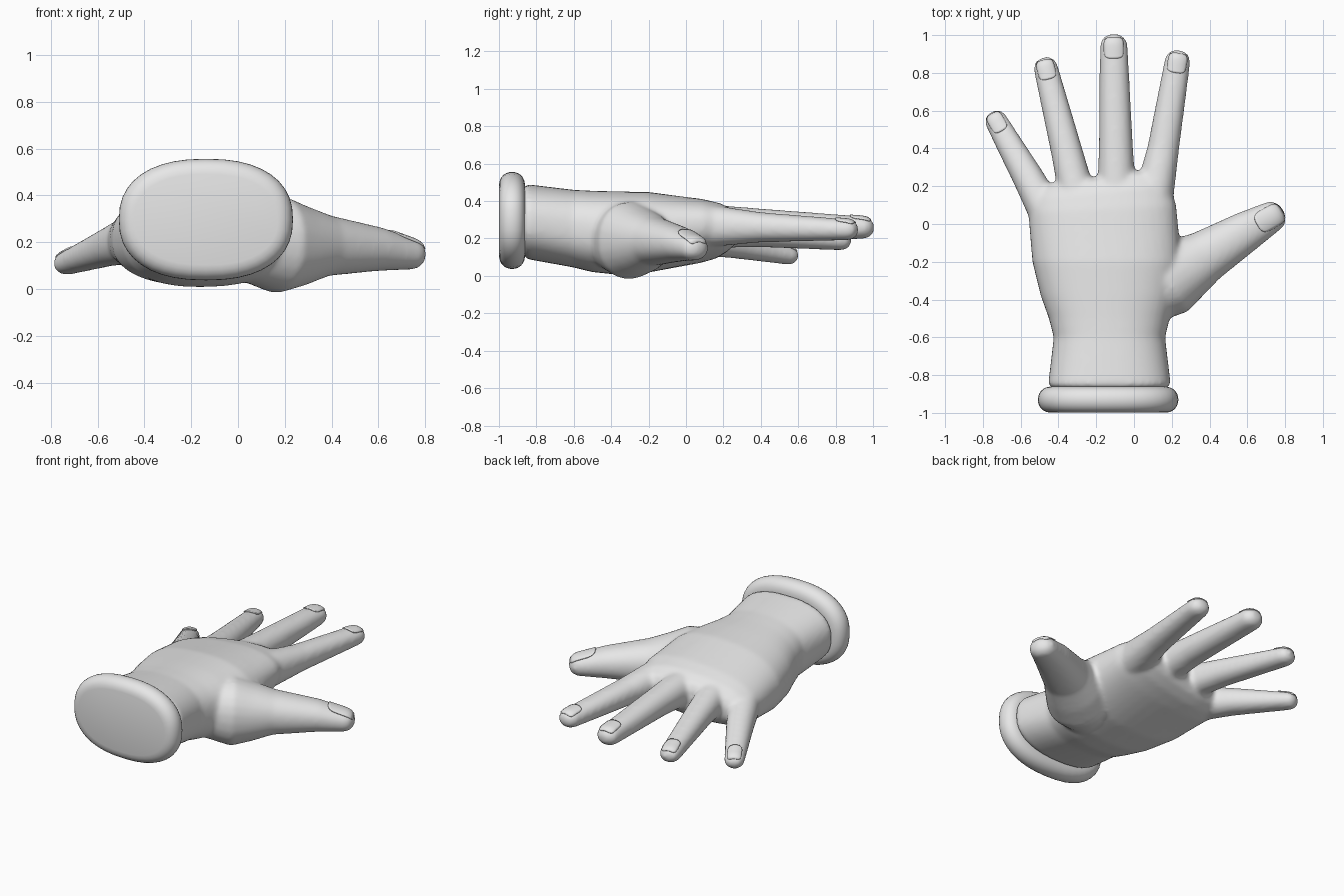
import bpy, bmesh, math
from mathutils import Vector

if "Cube" in bpy.data.objects:
    bpy.data.objects.remove(bpy.data.objects["Cube"])

grey = bpy.data.materials.new("light_grey")
grey.diffuse_color = (0.8, 0.8, 0.8, 1)
grey.use_nodes = True
grey.node_tree.nodes["Principled BSDF"].inputs["Base Color"].default_value = grey.diffuse_color


def clamp(t):
    return max(0.0, min(1.0, t))


def oval(n, power):
    """Unit superellipse points."""
    out = []
    for i in range(n):
        a = 2 * math.pi * i / n
        c, s = math.cos(a), math.sin(a)
        out.append((math.copysign(abs(c) ** (2 / power), c),
                    math.copysign(abs(s) ** (2 / power), s)))
    return out


def skin(bm, rings):
    """Bridge rings of points into a closed tube."""
    rows = [[bm.verts.new(p) for p in r] for r in rings]
    n = len(rows[0])
    for a, b in zip(rows, rows[1:]):
        for i in range(n):
            bm.faces.new((a[i], a[(i + 1) % n], b[(i + 1) % n], b[i]))
    bm.faces.new(rows[0][::-1])
    bm.faces.new(rows[-1])


def cross_section(y, cx, w, z0, z1, tilt=0, skew=0, power=2.4):
    """Oval ring across y, optionally leaning down and back on the left."""
    return [(cx + u * w, y + skew * u * w,
             (z0 + z1) / 2 + v * (z1 - z0) / 2 + tilt * u * w)
            for u, v in oval(40, power)]


def finger(bm, path):
    """Path of x, y, z, half width; flattens towards a blunt round tip."""
    pts = [Vector(p[:3]) for p in path]
    last = len(pts) - 1
    rings = []

    def ring(c, t, w, h):
        side = t.cross(Vector((0, 0, 1))).normalized()
        up = side.cross(t)
        rings.append([c + side * u * w + up * v * h for u, v in oval(24, 2.15)])

    for i, p in enumerate(path):
        t = (pts[min(i + 1, last)] - pts[max(i - 1, 0)]).normalized()
        w = p[3]
        h = w * (1.1 - 0.28 * i / last)
        ring(pts[i], t, w, h)
    for a in (20, 40, 58, 74, 85):
        r = math.radians(a)
        k = math.cos(r) ** 0.8
        ring(pts[-1] + t * math.sin(r) * w * 0.9, t, w * k, h * k)
    skin(bm, rings)


def make(name, bm):
    bmesh.ops.recalc_face_normals(bm, faces=bm.faces)
    for f in bm.faces:
        f.smooth = True
    me = bpy.data.meshes.new(name)
    bm.to_mesh(me)
    bm.free()
    me.materials.append(grey)
    ob = bpy.data.objects.new(name, me)
    bpy.context.collection.objects.link(ob)
    return ob


# Palm and wrist: y, half width, bottom, top
hand_bm = bmesh.new()
rings = []
for y, w, z0, z1 in ((-.87, .305, .11, .475), (-.85, .325, .09, .49),
                     (-.60, .295, .045, .46), (-.50, .32, .02, .455),
                     (-.38, .36, .008, .452), (-.20, .395, .02, .447),
                     (.08, .392, .075, .405), (.17, .37, .10, .38),
                     (.23, .33, .135, .345), (.25, .29, .18, .30)):
    rings.append(cross_section(y, -.13 - .06 * clamp((y + .6) / .85) ** 2, w, z0, z1,
                               .1 * clamp((y + .55) / .7), .14 * clamp(y / .23)))
skin(hand_bm, rings)

# Fingers: root, knuckle, tip
little = [(-.43, 0, .22, .10), (-.56, .245, .175, .083), (-.73, .545, .11, .061)]
ring_f = [(-.27, .02, .26, .105), (-.355, .38, .235, .084), (-.467, .825, .19, .065)]
middle = [(-.09, .02, .27, .11), (-.096, .42, .272, .09), (-.107, .94, .258, .074)]
index = [(.08, .02, .27, .115), (.155, .40, .26, .084), (.23, .86, .247, .069)]
# Thumb with its wide muscle at the base
thumb = [(.03, -.40, .20, .15), (.17, -.30, .19, .20), (.27, -.235, .185, .175),
         (.38, -.17, .185, .14), (.60, -.035, .17, .107), (.725, .036, .15, .084)]
for path in (little, ring_f, middle, index, thumb):
    finger(hand_bm, path)
hand = make("hand", hand_bm)

# Blend the parts into one skin
rm = hand.modifiers.new("blend", 'REMESH')
rm.mode = 'VOXEL'
rm.voxel_size = 0.013
rm.use_smooth_shade = True
sm = hand.modifiers.new("soften", 'SMOOTH')
sm.factor = 0.5
sm.iterations = 12

# Rolled cuff with a flat closed end
cuff_bm = bmesh.new()
rings = []
for k in range(-6, 7):
    a = math.radians(k * 13.5)
    d = .09 * (1 - math.cos(a) ** .7)
    rings.append(cross_section(-.93 + .07 * math.sin(a), -.137, .372 - d,
                               .037 + d, .556 - d, power=2.35))
skin(cuff_bm, rings)
make("cuff", cuff_bm)

# Nails: thin rounded plates laid on the finger tops
for name, path, wide, long in (("little", little, .042, .052), ("ring", ring_f, .047, .052),
                               ("middle", middle, .052, .056), ("index", index, .05, .052),
                               ("thumb", thumb, .058, .075)):
    tip, prev = Vector(path[-1][:2]), Vector(path[-2][:2])
    d = (tip - prev).normalized()
    s = Vector((d.y, -d.x))
    bm = bmesh.new()
    bmesh.ops.create_grid(bm, x_segments=10, y_segments=10, size=1)
    for v in bm.verts:
        u, w = v.co.x, v.co.y
        p = (tip - d * .008 + s * u * wide * (1 - .15 * w ** 4)
             + d * w * long * (1 - .18 * u ** 4))
        v.co = (p.x, p.y, 0.8)
    nail = make(name + "_nail", bm)
    sw = nail.modifiers.new("lay_on", 'SHRINKWRAP')
    sw.target = hand
    sw.wrap_method = 'PROJECT'
    sw.use_project_z = True
    sw.use_positive_direction = False
    sw.use_negative_direction = True
    sw.offset = 0.003
    so = nail.modifiers.new("thickness", 'SOLIDIFY')
    so.thickness = 0.007
    so.offset = 0
